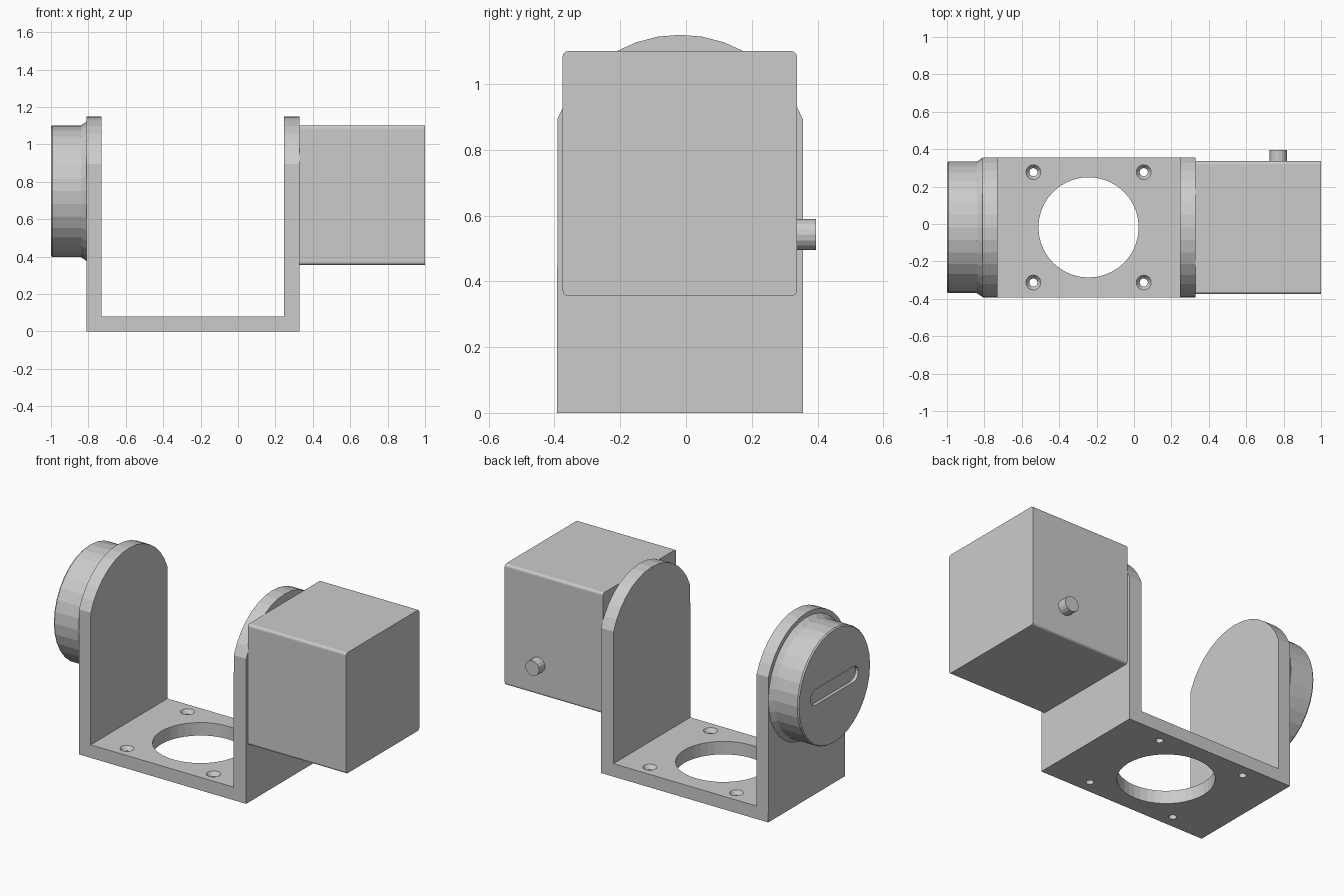
import bpy, bmesh
from math import sin, cos, pi, asin
from mathutils import Matrix, Vector

if "Cube" in bpy.data.objects:
    bpy.data.objects.remove(bpy.data.objects["Cube"])

CY, CZ = -0.018, 0.75          # tilt axis of the yoke


def make(name, bm):
    bmesh.ops.recalc_face_normals(bm, faces=bm.faces)
    me = bpy.data.meshes.new(name)
    bm.to_mesh(me)
    bm.free()
    ob = bpy.data.objects.new(name, me)
    bpy.context.collection.objects.link(ob)
    return ob


def prism(name, pts, offset):
    """Extrude a planar outline by an offset vector."""
    bm = bmesh.new()
    f = bm.faces.new([bm.verts.new(p) for p in pts])
    r = bmesh.ops.extrude_face_region(bm, geom=[f])
    bmesh.ops.translate(bm, vec=Vector(offset),
                        verts=[v for v in r['geom'] if isinstance(v, bmesh.types.BMVert)])
    return make(name, bm)


def lathe(name, profile, loc, axis='Z', segs=32):
    """Closed solid of revolution from (radius, height) pairs."""
    rot = {'Z': Matrix(), 'X': Matrix.Rotation(pi / 2, 4, 'Y'),
           'Y': Matrix.Rotation(-pi / 2, 4, 'X')}[axis]
    bm = bmesh.new()
    rings = [[bm.verts.new(Vector(loc) + rot @ Vector((r * cos(2 * pi * i / segs),
                                                      r * sin(2 * pi * i / segs), h)))
              for i in range(segs)] for r, h in profile]
    for a, b in zip(rings, rings[1:]):
        for i in range(segs):
            j = (i + 1) % segs
            bm.faces.new((a[i], a[j], b[j], b[i]))
    bm.faces.new(rings[0])
    bm.faces.new(rings[-1])
    return make(name, bm)


def boolean(ob, cutter, op='DIFFERENCE'):
    m = ob.modifiers.new('cut', 'BOOLEAN')
    m.operation, m.object, m.solver = op, cutter, 'EXACT'
    cutter.hide_render = True
    bpy.context.view_layer.objects.active = ob
    bpy.ops.object.modifier_apply(modifier=m.name)
    bpy.data.objects.remove(cutter)


# U-shaped yoke, trimmed to rounded arm tops
u = [(-.81, 0), (.33, 0), (.33, 1.2), (.245, 1.2), (.245, .08),
     (-.73, .08), (-.73, 1.2), (-.81, 1.2)]
yoke = prism("yoke_bracket", [(x, -.6, z) for x, z in u], (0, 1.2, 0))
half, rad, n = .374, .4, 14
a0 = asin(.144 / rad)
arch = [(CY - half, -.0), (CY + half, -.0)]
for i in range(n + 1):
    a = a0 + (pi - 2 * a0) * i / n
    arch.append((CY + rad * cos(a), CZ + rad * sin(a)))
boolean(yoke, prism("arch_trim", [(-1.5, y, z) for y, z in arch], (3, 0, 0)), 'INTERSECT')

# Base opening and countersunk screw holes
boolean(yoke, lathe("opening_cutter", [(.268, -.1), (.268, .2)], (-.243, CY, 0), segs=40))
for sx in (-1, 1):
    for sy in (-1, 1):
        boolean(yoke, lathe("screw_cutter", [(.022, -.1), (.022, .055), (.04, .08), (.04, .12)],
                            (-.243 + sx * .295, CY + sy * .295, 0), segs=16))

# Round bearing cap with flared foot and shallow slot
cap = lathe("bearing_cap", [(.346, -1), (.352, -.992), (.352, -.84), (.36, -.828), (.373, -.81)],
            (0, CY, CZ), 'X')
slot = []
for s in (1, -1):
    for i in range(9):
        a = -pi / 2 + pi * i / 8
        slot.append((-1.1, CY + s * (.185 + .048 * cos(a)), CZ + s * .048 * sin(a)))
boolean(cap, prism("slot_cutter", slot, (.12, 0, 0)))

# Motor housing with softened long edges
y0, y1, z0, z1 = -.375, .337, .356, 1.10
r = .015
box = []
for cy, cz, q in ((y1 - r, z1 - r, 0), (y0 + r, z1 - r, 1), (y0 + r, z0 + r, 2), (y1 - r, z0 + r, 3)):
    for i in range(4):
        a = (q + i / 3) * pi / 2
        box.append((.33, cy + r * cos(a), cz + r * sin(a)))
prism("motor_housing", box, (.67, 0, 0))

# Cable connector on the back of the housing
lathe("cable_connector", [(.047, .33), (.047, .395)], (.772, 0, .542), 'Y', 16)
